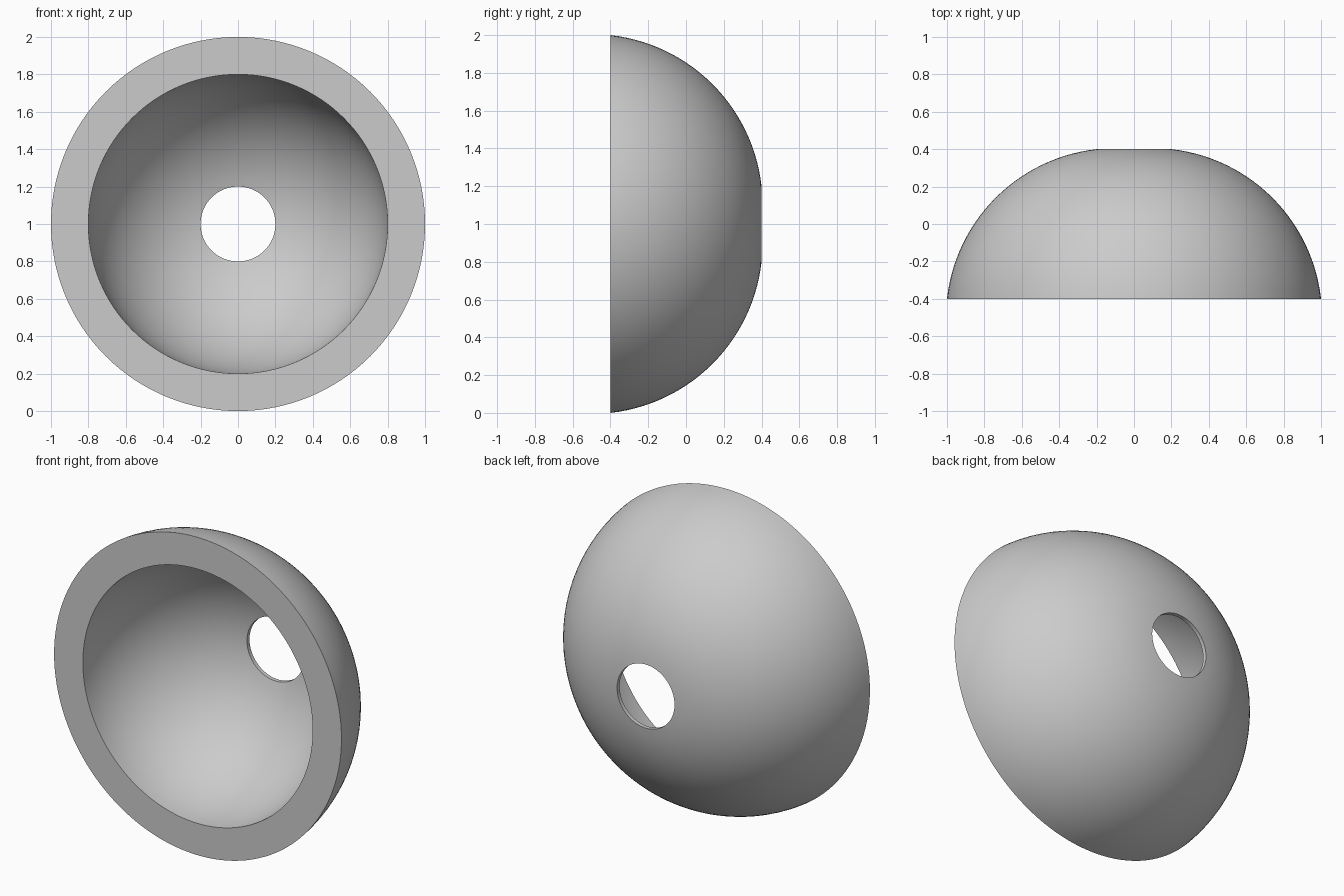
import bpy, bmesh
from math import sin, cos, pi, atan2, hypot

if "Cube" in bpy.data.objects:
    bpy.data.objects.remove(bpy.data.objects["Cube"])

SEGMENTS = 128
STEPS = 28


def arc(center, start, end):
    """Points (radius, y) along a circular arc between two points."""
    cr, cy = center
    rad = hypot(start[0] - cr, start[1] - cy)
    a0 = atan2(start[1] - cy, start[0] - cr)
    a1 = atan2(end[1] - cy, end[0] - cr)
    angles = [a0 + (a1 - a0) * i / STEPS for i in range(STEPS + 1)]
    return [(cr + rad * cos(a), cy + rad * sin(a)) for a in angles]


def revolve(name, profile, height):
    """Spin a closed (radius, y) profile about a y-parallel axis."""
    bm = bmesh.new()
    rings = []
    for r, y in profile:
        rings.append([bm.verts.new((r * cos(2 * pi * k / SEGMENTS), y,
                                    height + r * sin(2 * pi * k / SEGMENTS)))
                      for k in range(SEGMENTS)])
    for i, a in enumerate(rings):
        b = rings[(i + 1) % len(rings)]
        for k in range(SEGMENTS):
            n = (k + 1) % SEGMENTS
            bm.faces.new((a[k], a[n], b[n], b[k]))
    bmesh.ops.recalc_face_normals(bm, faces=bm.faces)
    mesh = bpy.data.meshes.new(name)
    bm.to_mesh(mesh)
    bm.free()
    obj = bpy.data.objects.new(name, mesh)
    bpy.context.collection.objects.link(obj)
    return obj


# Outer dome, hole wall, hemispherical hollow and flat front rim
lip_y = -0.4 + (0.8 ** 2 - 0.2 ** 2) ** 0.5
outer = arc((0.1, -0.5), (1.0, -0.4), (0.2, 0.4))
inner = arc((0.0, -0.4), (0.2, lip_y), (0.8, -0.4))
dome = revolve("hollow_dome", outer + inner, 1.0)

bpy.context.view_layer.objects.active = dome
dome.select_set(True)
bpy.ops.object.shade_smooth_by_angle(angle=pi / 6)
